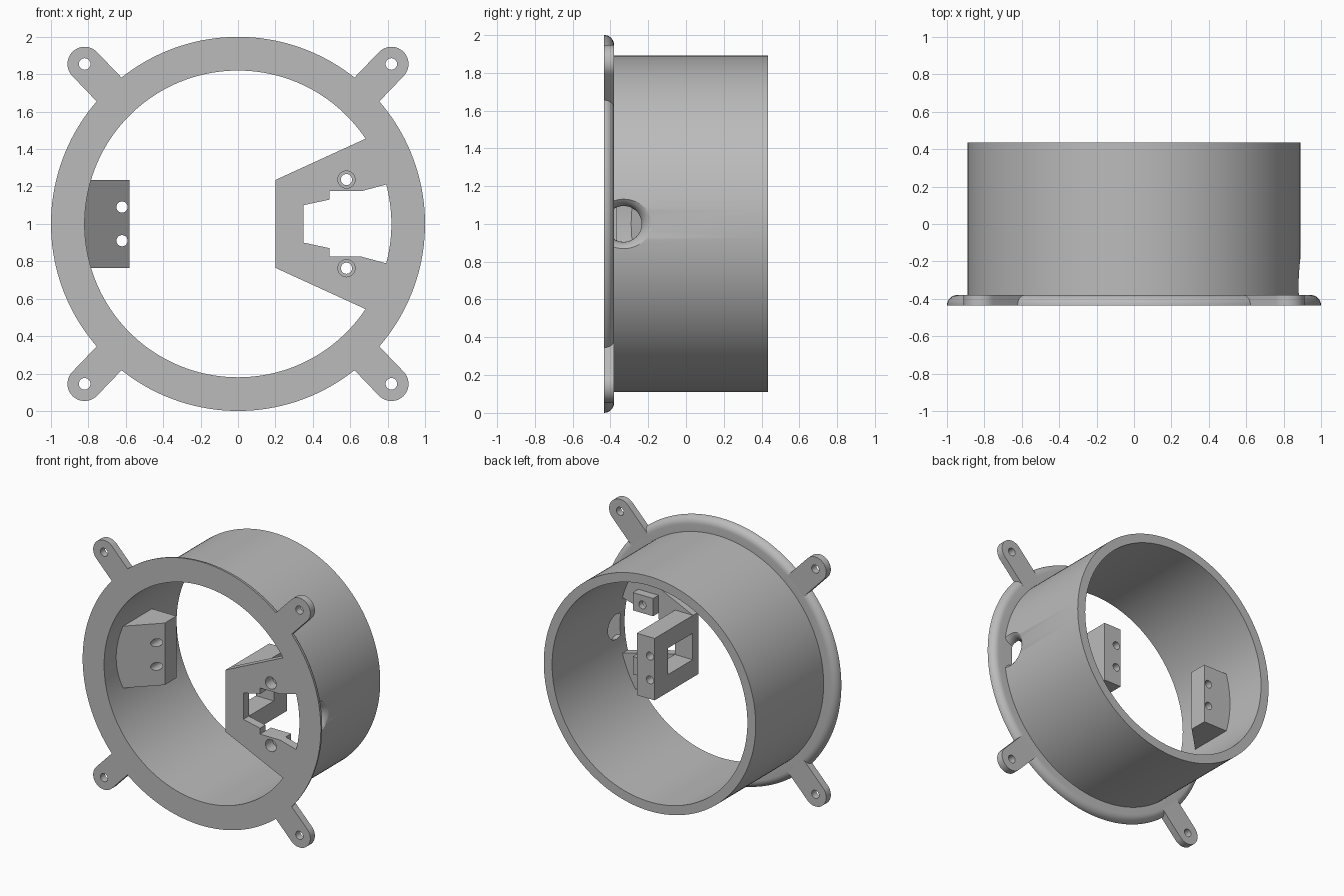
import bpy, bmesh
from math import sin, cos, pi, radians, atan2, hypot

cube = bpy.data.objects.get("Cube")
if cube:
    bpy.data.objects.remove(cube)

grey = bpy.data.materials.new("plain grey")
grey.use_nodes = True
colour = (0.5, 0.5, 0.5, 1)
grey.diffuse_color = colour
grey.node_tree.nodes["Principled BSDF"].inputs["Base Color"].default_value = colour

FRONT, BACK, FLANGE = -0.435, 0.435, -0.38   # depth of front, back and rear of flange
INNER, OUTER = 0.82, 0.89                    # tube radii
MID = 1.0                                    # height of the tube axis
BLOCK_BACK = 0.09


def finish(name, bm):
    bmesh.ops.recalc_face_normals(bm, faces=bm.faces)
    mesh = bpy.data.meshes.new(name)
    bm.to_mesh(mesh)
    bm.free()
    mesh.materials.append(grey)
    obj = bpy.data.objects.new(name, mesh)
    bpy.context.collection.objects.link(obj)
    return obj


def prism(name, points, start, end, axis="y"):
    """Extrude a flat outline along an axis."""
    place = {"x": lambda u, v, t: (t, u, v),
             "y": lambda u, v, t: (u, t, v),
             "z": lambda u, v, t: (u, v, t)}[axis]
    bm = bmesh.new()
    a = [bm.verts.new(place(u, v, start)) for u, v in points]
    b = [bm.verts.new(place(u, v, end)) for u, v in points]
    bm.faces.new(a)
    bm.faces.new(b)
    for i in range(len(a)):
        j = (i + 1) % len(a)
        bm.faces.new((a[i], a[j], b[j], b[i]))
    return finish(name, bm)


def lathe(name, profile, place, steps, closed):
    """Revolve (radius, distance) points; open profiles are capped."""
    bm = bmesh.new()
    rings = []
    for r, d in profile:
        rings.append([bm.verts.new(place(r * cos(2 * pi * k / steps),
                                         r * sin(2 * pi * k / steps), d))
                      for k in range(steps)])
    for i in range(len(rings) if closed else len(rings) - 1):
        a, b = rings[i], rings[(i + 1) % len(rings)]
        for k in range(steps):
            n = (k + 1) % steps
            bm.faces.new((a[k], a[n], b[n], b[k]))
    if not closed:
        bm.faces.new(rings[0])
        bm.faces.new(rings[-1])
    return bm


def cut(obj, cutter):
    """Subtract the cutter and discard it."""
    mod = obj.modifiers.new("cut", "BOOLEAN")
    mod.operation = "DIFFERENCE"
    mod.solver = "EXACT"
    mod.object = cutter
    graph = bpy.context.evaluated_depsgraph_get()
    mesh = bpy.data.meshes.new_from_object(obj.evaluated_get(graph))
    obj.modifiers.clear()
    obj.data = mesh
    bpy.data.objects.remove(cutter)


def drill(obj, x, z, radius, start, end):
    ring = [(x + radius * cos(2 * pi * k / 24), z + radius * sin(2 * pi * k / 24))
            for k in range(24)]
    cut(obj, prism("drill", ring, start, end))


def box(name, x0, x1, y0, y1, z0, z1):
    return prism(name, [(x0, z0), (x1, z0), (x1, z1), (x0, z1)], y0, y1)


parts = []

# Tube with a round-backed front flange
round_edge = [(0.945 + 0.055 * cos(t * pi / 16), FRONT + 0.055 * sin(t * pi / 16))
              for t in range(9)]
profile = [(INNER, FRONT)] + round_edge + [(OUTER, FLANGE), (OUTER, BACK), (INNER, BACK)]
tube = finish("tube_and_flange", lathe("tube", profile,
              lambda u, v, d: (u, d, MID + v), 160, True))
parts.append(tube)

# Flared cable hole in the left wall, stopping at the flange
flare = [(0.095, 0.7)] + [(0.18 - 0.085 * cos(t * pi / 16), 0.815 + 0.08 * sin(t * pi / 16))
                          for t in range(8)] + [(0.19, 0.91)]
bm = lathe("flare", flare, lambda u, v, d: (d, -0.33 + u, MID + v), 48, False)
cutoff = bmesh.ops.bisect_plane(bm, geom=bm.verts[:] + bm.edges[:] + bm.faces[:],
                                plane_co=(0, FLANGE, 0), plane_no=(0, -1, 0),
                                clear_outer=True)
bmesh.ops.holes_fill(bm, edges=[e for e in bm.edges if e.is_boundary], sides=0)
cut(tube, finish("flare_cutter", bm))

# Four mounting ears
for side, sx in (("left", 1), ("right", -1)):
    for level, sz in (("upper", 1), ("lower", -1)):
        cx, cz = 0.82 * sx, 0.855 * sz
        angle, reach = atan2(cz, cx), hypot(cx, cz)
        w = 0.092
        outline = [(0.87, w), (0.87, -w)]
        outline += [(reach + w * cos(radians(a)), w * sin(radians(a)))
                    for a in range(-90, 91, 10)]
        outline = [(u * cos(angle) - v * sin(angle),
                    MID + u * sin(angle) + v * cos(angle)) for u, v in outline]
        ear = prism(f"{level}_{side}_ear", outline, FRONT, FLANGE)
        drill(ear, cx, MID + cz, 0.031, -0.6, 0)
        parts.append(ear)

# Socket plate on the left, with a stepped opening
half = [(0.35, 0.1), (0.49, 0.13), (0.49, 0.175), (0.66, 0.175), (0.83, 0.221)]
half += [(0.86 * cos(radians(a)), 0.86 * sin(radians(a))) for a in range(16, 33, 4)]
half += [(0.72, 0.473), (0.2, 0.235)]
outline = [(x, MID + z) for x, z in half] + [(x, MID - z) for x, z in reversed(half)]
plate = prism("socket_plate", outline, FRONT, FLANGE + 0.01)
parts.append(plate)

# Screw bosses behind the plate
for level, s in (("upper", 1), ("lower", -1)):
    z0, z1 = sorted((MID + s * 0.175, MID + s * 0.31))
    boss = box(f"{level}_screw_boss", 0.49, 0.66, FLANGE, -0.305, z0, z1)
    z = MID + s * 0.237
    for obj in (plate, boss):
        drill(obj, 0.58, z, 0.03, -0.6, 0)
        drill(obj, 0.58, z, 0.046, -0.6, -0.35)
    parts.append(boss)

# Windowed block behind the plate
block = box("windowed_block", 0.2, 0.35, FLANGE, BLOCK_BACK, 0.765, 1.235)
cut(block, box("window", 0.1, 0.5, -0.365, -0.07, 0.9, 1.1))
parts.append(block)

# Wedge block on the right wall
wedge = prism("wedge_block", [(-0.84, -0.31), (-0.58, -0.05), (-0.58, BLOCK_BACK),
                              (-0.84, BLOCK_BACK)], 0.765, 1.235, "z")
parts.append(wedge)

# Paired screw holes in both blocks
for z in (0.91, 1.09):
    drill(block, 0.24, z, 0.03, -0.03, 0.2)
    drill(wedge, -0.62, z, 0.03, -0.5, 0.2)

# Smooth the curved walls, keep edges crisp
bpy.ops.object.select_all(action="DESELECT")
for obj in parts:
    obj.select_set(True)
bpy.context.view_layer.objects.active = tube
bpy.ops.object.shade_smooth_by_angle(angle=radians(30))
